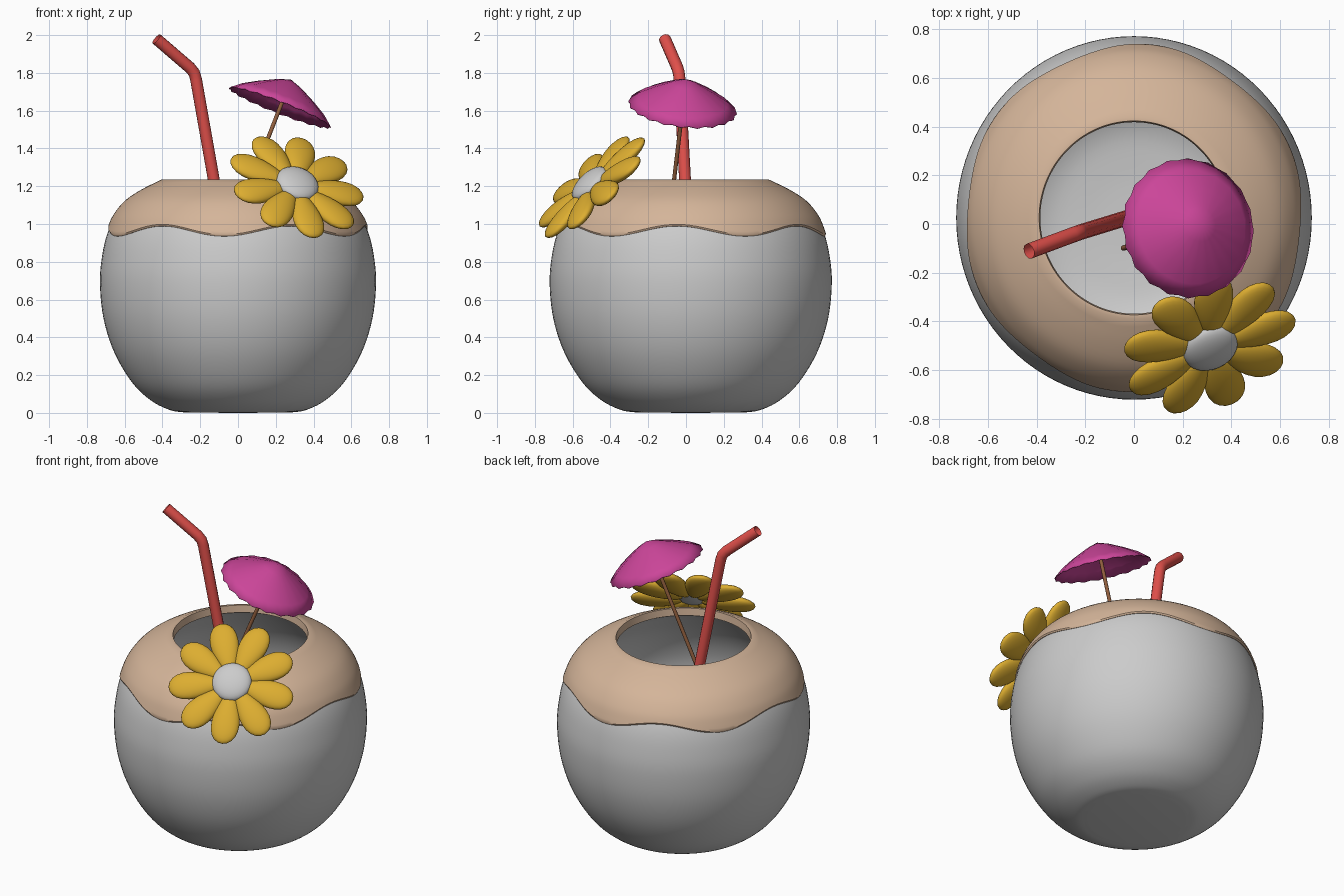
import bpy, bmesh, math
from mathutils import Vector, Matrix

if "Cube" in bpy.data.objects:
    bpy.data.objects.remove(bpy.data.objects["Cube"])

CENTER = Vector((0, 0.025, 0))
SEG = 96


def finish(bm, name, color=None, angle=40):
    bmesh.ops.remove_doubles(bm, verts=bm.verts, dist=1e-5)
    bmesh.ops.recalc_face_normals(bm, faces=bm.faces)
    me = bpy.data.meshes.new(name)
    bm.to_mesh(me)
    bm.free()
    for p in me.polygons:
        p.use_smooth = True
    me.set_sharp_from_angle(angle=math.radians(angle))
    ob = bpy.data.objects.new(name, me)
    bpy.context.collection.objects.link(ob)
    paint(ob, color)
    return ob


def paint(ob, color):
    if color:
        mat = bpy.data.materials.new(ob.name + "_color")
        mat.diffuse_color = (*color, 1)
        mat.use_nodes = True
        mat.node_tree.nodes["Principled BSDF"].inputs["Base Color"].default_value = mat.diffuse_color
        ob.data.materials.append(mat)


def spline(pts, n=5):
    # Catmull-Rom smoothing of a 2D profile
    p = [Vector(q) for q in pts]
    p = [2 * p[0] - p[1]] + p + [2 * p[-1] - p[-2]]
    out = []
    for i in range(1, len(p) - 2):
        a, b, c, d = p[i - 1:i + 3]
        for k in range(n):
            t = k / n
            out.append(0.5 * (2 * b + (c - a) * t + (2 * a - 5 * b + 4 * c - d) * t * t
                              + (3 * b - a - 3 * c + d) * t ** 3))
    return out + [p[-2]]


def lathe(profile_at, seg, close=False):
    # profile_at(angle) gives (radius, height) pairs
    bm = bmesh.new()
    cols = []
    for i in range(seg):
        a = math.tau * i / seg
        cols.append([bm.verts.new((r * math.cos(a), r * math.sin(a), z)) for r, z in profile_at(a)])
    m = len(cols[0])
    for i in range(seg):
        c, d = cols[i], cols[(i + 1) % seg]
        for j in range(m if close else m - 1):
            k = (j + 1) % m
            bm.faces.new((c[j], d[j], d[k], c[k]))
    bmesh.ops.remove_doubles(bm, verts=bm.verts, dist=1e-5)
    return bm


def place_round(bm):
    bm.transform(Matrix.Translation(CENTER) @ Matrix.Diagonal((1, 1.022, 1, 1)))


# Hollow coconut shell
outer = spline([(0.28, 0.002), (0.36, 0.015), (0.46, 0.065), (0.56, 0.16), (0.655, 0.32), (0.712, 0.5),
                (0.731, 0.69), (0.718, 0.84), (0.688, 0.96), (0.64, 1.05), (0.56, 1.13), (0.47, 1.18), (0.39, 1.205)])
inner = spline([(0.39, 1.195), (0.46, 1.13), (0.57, 1.0), (0.64, 0.85), (0.665, 0.69), (0.64, 0.45),
                (0.55, 0.22), (0.38, 0.1), (0.2, 0.07), (0, 0.065)])
shell = [(0, 0)] + [tuple(v) for v in outer + inner]
bm = lathe(lambda a: shell, SEG)
place_round(bm)
finish(bm, "coconut_shell")

# Husk cap with a wavy lower edge
cap = spline([(0.405, 1.235), (0.51, 1.183), (0.6, 1.122), (0.662, 1.045), (0.692, 0.975), (0.705, 0.93)], 8)


def cap_radius(z):
    for p, q in zip(cap, cap[1:]):
        if p.y >= z >= q.y:
            return p.x + (q.x - p.x) * (p.y - z) / (p.y - q.y)
    return cap[-1].x


def cap_profile(a):
    edge = 0.971 - 0.027 * math.cos(6 * (a - math.radians(84)))
    pts = [(0.385, 1.19), (0.39, 1.235)]
    for k in range(19):
        z = 1.235 + (edge - 1.235) * k / 18
        pts.append((cap_radius(z), z))
    r = cap_radius(edge)
    return pts + [(r - 0.004, edge - 0.009), (r - 0.014, edge - 0.011), (r - 0.028, edge)]


bm = lathe(cap_profile, 144)
place_round(bm)
finish(bm, "husk_cap", (0.66, 0.46, 0.32))


def tube(name, pts, radius, color, caps=False):
    cu = bpy.data.curves.new(name, 'CURVE')
    cu.dimensions = '3D'
    cu.bevel_depth = radius
    cu.bevel_resolution = 4
    cu.use_fill_caps = caps
    s = cu.splines.new('POLY')
    s.points.add(len(pts) - 1)
    for p, q in zip(s.points, pts):
        p.co = (*q, 1)
    ob = bpy.data.objects.new(name, cu)
    bpy.context.collection.objects.link(ob)
    paint(ob, color)


# Bent drinking straw, open at the end
tube("straw", [(-0.03, 0.025, 0.68), (-0.222, -0.034, 1.765), (-0.232, -0.038, 1.8), (-0.255, -0.046, 1.828),
               (-0.432, -0.112, 1.98)], 0.032, (0.75, 0.08, 0.07))

# Paper umbrella: pleated canopy on a stick
axis = Vector((0.36, 0.11, 0.926)).normalized()
apex = Vector((0.28, 0.0, 1.765))
RIBS = 20
canopy = [(0, 0), (0.07, -0.027), (0.16, -0.075), (0.235, -0.121), (0.29, -0.162)]


def canopy_profile(a):
    valley = round(a / math.tau * RIBS * 2) % 2
    return [(r * (1 - 0.025 * valley * (i == 4)), z + 0.007 * valley * r / 0.29)
            for i, (r, z) in enumerate(canopy)]


bm = lathe(canopy_profile, RIBS * 2)
bm.transform(Matrix.Translation(apex) @ axis.to_track_quat('Z', 'Y').to_matrix().to_4x4())
umbrella = finish(bm, "umbrella_canopy", (0.6, 0.06, 0.32), 30)
mod = umbrella.modifiers.new("paper", 'SOLIDIFY')
mod.thickness = 0.005
tube("umbrella_stick", [apex - axis * 0.9, apex - axis * 0.01], 0.011, (0.3, 0.12, 0.05), True)

# Flower: nine petals around a domed centre
n = Vector((0.3, -0.66, 0.69)).normalized()
u = Vector((-n.y, n.x, 0)).normalized()
v = n.cross(u)
frame = Matrix.Translation((0.308, -0.497, 1.2)) @ Matrix((u, v, n)).transposed().to_4x4()


def blob(name, scale, matrix, color=None, taper=0.0):
    bm = bmesh.new()
    bmesh.ops.create_uvsphere(bm, u_segments=24, v_segments=16, radius=1)
    for p in bm.verts:
        p.co = Vector((p.co.x * scale[0], p.co.y * scale[1] * (1 + taper * p.co.x), p.co.z * scale[2]))
    bm.transform(matrix)
    finish(bm, name, color, 80)


for i in range(9):
    spin = Matrix.Rotation(math.radians(-92 + 40 * i), 4, 'Z')
    blob(f"petal_{i + 1}", (0.165, 0.079, 0.04), frame @ spin @ Matrix.Translation((0.21, 0, 0)),
         (0.72, 0.42, 0.03), 0.35)
blob("flower_centre", (0.116, 0.116, 0.045), frame @ Matrix.Translation((0, 0, 0.022)))
